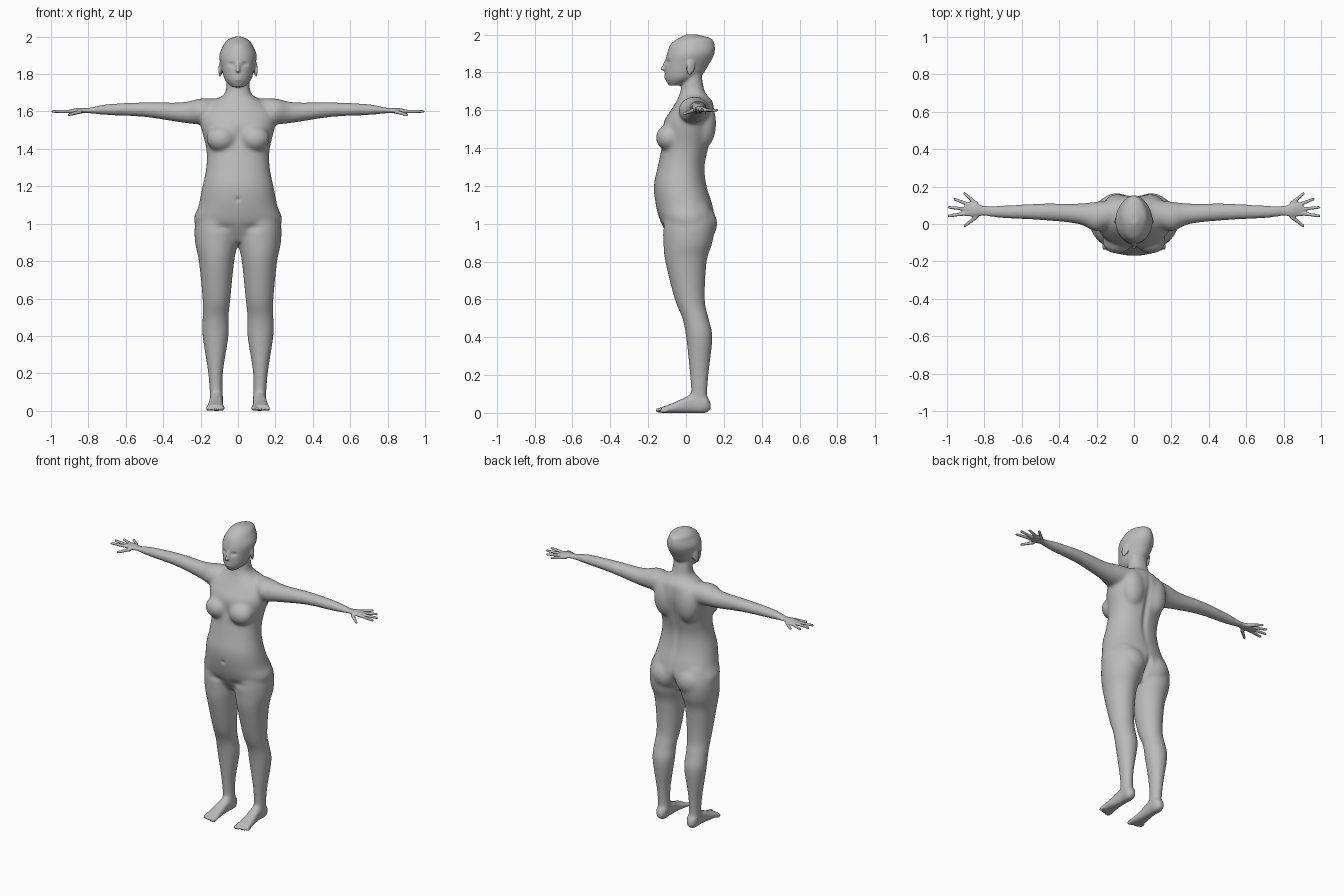
import bpy, bmesh, math
from mathutils import Vector, Matrix

SIDES = 36
STEPS = 6
SHOULDER_HEIGHT = 1.6

cube = bpy.data.objects.get("Cube")
if cube:
    bpy.data.objects.remove(cube)

bm = bmesh.new()


def between(sections, index, t):
    """Smoothly blended section between one row and the next."""
    last = len(sections) - 1
    before, start, end, after = [
        Vector(sections[max(0, min(last, index + offset))]) for offset in (-1, 0, 1, 2)]
    in_slope = (end - before) / 2
    out_slope = (after - start) / 2
    ease = t * t * (3 - 2 * t)
    return (start.lerp(end, ease) + in_slope * t * (1 - t) ** 2
            - out_slope * t * t * (1 - t))


def rounded(value, power):
    return math.copysign(abs(value) ** (2 / power), value)


def loft(axis, sections, side=1, power=2.0, taper=0, lift=0):
    """Skin oval rings of (position, low a, high a, low b, high b) along an axis."""
    rows = [between(sections, index, step / STEPS)
            for index in range(len(sections) - 1) for step in range(STEPS)]
    rows.append(Vector(sections[-1]))
    rings = []
    for position, a_low, a_high, b_low, b_high in rows:
        ring = []
        for k in range(SIDES):
            angle = math.tau * k / SIDES
            u = rounded(math.cos(angle), power)
            v = rounded(math.sin(angle), power)
            u *= 1 - taper * max(v, 0)
            a = (a_low + a_high + (a_high - a_low) * u) / 2
            b = (b_low + b_high + (b_high - b_low) * v) / 2
            x, y, z = {"x": (position, a, b),
                       "y": (a, position, b),
                       "z": (a, b, position)}[axis]
            ring.append(bm.verts.new((x * side, y, z + lift)))
        rings.append(ring)
    faces = [bm.faces.new(rings[0]), bm.faces.new(rings[-1])]
    for ring, following in zip(rings, rings[1:]):
        for k in range(SIDES):
            faces.append(bm.faces.new(
                (ring[k - 1], ring[k], following[k], following[k - 1])))
    bmesh.ops.recalc_face_normals(bm, faces=faces)


def mirrored_rows(rows):
    """Turn (height, half width, front, back) rows into full sections."""
    return [(height, -half, half, front, back) for height, half, front, back in rows]


def ball(center, radii, tilt=0, turn=0):
    placement = (Matrix.Translation(center)
                 @ Matrix.Rotation(turn, 4, "Z")
                 @ Matrix.Rotation(tilt, 4, "X")
                 @ Matrix.Diagonal(radii).to_4x4())
    bmesh.ops.create_uvsphere(bm, u_segments=24, v_segments=16,
                              radius=1, matrix=placement)


def finger(start, end, base_radius, tip_radius):
    """Tapered finger with a rounded tip."""
    direction = (end - start).normalized()
    end = end - direction * tip_radius
    placement = (Matrix.Translation((start + end) / 2)
                 @ direction.to_track_quat("Z", "Y").to_matrix().to_4x4())
    bmesh.ops.create_cone(bm, cap_ends=True, segments=16, radius1=base_radius,
                          radius2=tip_radius, depth=(end - start).length,
                          matrix=placement)
    ball(center=end, radii=[tip_radius] * 3)


# Torso and neck
torso = [(.9, .08, -.07, .08), (1, .23, -.13, .15), (1.1, .21, -.16, .14),
         (1.2, .19, -.17, .11), (1.3, .17, -.15, .1), (1.4, .17, -.13, .12),
         (1.53, .2, -.12, .15), (1.6, .19, -.08, .15), (1.65, .14, -.05, .14),
         (1.7, .07, -.03, .1), (1.8, .06, -.01, .08)]
loft("z", mirrored_rows(torso), power=2.2)

# Head, narrower towards the back
head = [(1.73, .03, -.09, -.03), (1.77, .07, -.11, .07), (1.84, .09, -.11, .12),
        (1.9, .1, -.1, .15), (1.95, .08, -.08, .15), (1.98, .06, -.04, .13),
        (2, .02, 0, .06)]
loft("z", mirrored_rows(head), taper=.12)

# Nose bridge, nose tip and lips
ball(center=(0, -.11, 1.84), radii=(.01, .012, .034), tilt=-.3)
ball(center=(0, -.12, 1.82), radii=(.012, .016, .01))
for height in (1.77, 1.783):
    ball(center=(0, -.105, height), radii=(.02, .01, .006))

leg = [(.05, .08, .15, .03, .11), (.2, .08, .16, .02, .12), (.4, .05, .19, 0, .14),
       (.5, .05, .19, -.02, .12), (.6, .04, .19, -.06, .1), (.8, .02, .21, -.11, .11),
       (.9, 0, .23, -.12, .14), (1, 0, .23, -.12, .15), (1.1, .03, .2, -.1, .12)]
foot = [(.13, .1, .13, .02, .05), (.1, .08, .15, 0, .1), (.03, .08, .15, 0, .1),
        (-.05, .08, .16, 0, .06), (-.13, .07, .17, 0, .03)]
# Arm heights are measured from the shoulder line
arm = [(.1, 0, .13, -.07, .07), (.2, -.04, .12, -.07, .07), (.3, 0, .11, -.06, .05),
       (.5, .02, .11, -.03, .05), (.7, .03, .1, -.02, .04), (.8, .04, .1, -.01, .02),
       (.85, .04, .11, -.01, .02), (.9, .04, .12, -.01, .01)]
# Fan angle, reach and drop of each digit, thumb first
digits = [(-.65, .14, .02), (-.14, .2, 0), (.1, .2, 0), (.38, .18, 0), (.72, .15, 0)]

for side in (1, -1):
    loft("z", leg, side)
    loft("y", foot, side, power=2.4)
    loft("x", arm, side, lift=SHOULDER_HEIGHT)

    # Thumb and fingers spread from the wrist
    wrist = Vector((.8 * side, .07, SHOULDER_HEIGHT))
    for angle, reach, drop in digits:
        ray = Vector((math.cos(angle) * side, math.sin(angle), 0))
        tip = wrist + ray * reach - Vector((0, 0, drop))
        finger(wrist + ray * .05, tip, base_radius=.012, tip_radius=.008)

    # Toes, largest on the inner side
    for toe in range(5):
        radius = .009 if toe else .014
        ball(center=(side * (.086 + .019 * toe), -.137 + .005 * toe, radius),
             radii=(radius, .024, radius))

    # Breast, shoulder blade, buttock and ear
    ball(center=(.09 * side, -.09, 1.455), radii=(.08, .07, .07))
    ball(center=(.085 * side, .095, 1.53), radii=(.08, .065, .13))
    ball(center=(.093 * side, .073, 1), radii=(.1, .093, .1))
    ball(center=(.094 * side, .024, 1.828), radii=(.008, .024, .043),
         tilt=-.2, turn=.35 * side)

mesh = bpy.data.meshes.new("body_parts")
bm.to_mesh(mesh)
bm.free()
body = bpy.data.objects.new("body", mesh)
bpy.context.collection.objects.link(body)

# Fuse all the parts into one skin
fuse = body.modifiers.new("fuse", "REMESH")
fuse.mode = "VOXEL"
fuse.voxel_size = .0055
depsgraph = bpy.context.evaluated_depsgraph_get()
skin_mesh = bpy.data.meshes.new_from_object(body.evaluated_get(depsgraph))
body.modifiers.clear()
body.data = skin_mesh

bm = bmesh.new()
bm.from_mesh(skin_mesh)


def relax(verts, times):
    for _ in range(times):
        bmesh.ops.smooth_vert(bm, verts=verts, factor=.5, use_axis_x=True,
                              use_axis_y=True, use_axis_z=True)


# Soften the trunk and limbs more than the hands, feet and face
trunk = [v for v in bm.verts if abs(v.co.x) < .82 and .07 < v.co.z < 1.72]
relax(bm.verts[:], times=2)
relax(trunk, times=30)

# Soft hollows: x, height, width, length, depth, mirrored across the middle
front_hollows = {"eye socket": (.036, 1.853, .017, .012, .01),
                 "breastbone": (0, 1.46, .02, .05, .008),
                 "navel": (0, 1.13, .012, .012, .008),
                 "groin": (.08, .98, .05, .02, .006)}
back_hollows = {"spine": (0, 1.4, .02, .2, .012),
                "seat cleft": (0, .97, .016, .06, .03)}
for vert in bm.verts:
    x, y, z = vert.co
    hollows = front_hollows if y < 0 else back_hollows
    inward = -max(-1, min(1, y * 10))
    for across, height, width, length, depth in hollows.values():
        distance = math.hypot((abs(x) - across) / width, (z - height) / length)
        vert.co.y += inward * depth * math.exp(-distance ** 2)
relax(trunk, times=1)

bm.to_mesh(skin_mesh)
bm.free()
skin_mesh.shade_smooth()

grey = bpy.data.materials.new("plain grey")
grey.use_nodes = True
colour = (.5, .5, .5, 1)
grey.diffuse_color = colour
grey.node_tree.nodes["Principled BSDF"].inputs["Base Color"].default_value = colour
skin_mesh.materials.clear()
skin_mesh.materials.append(grey)
